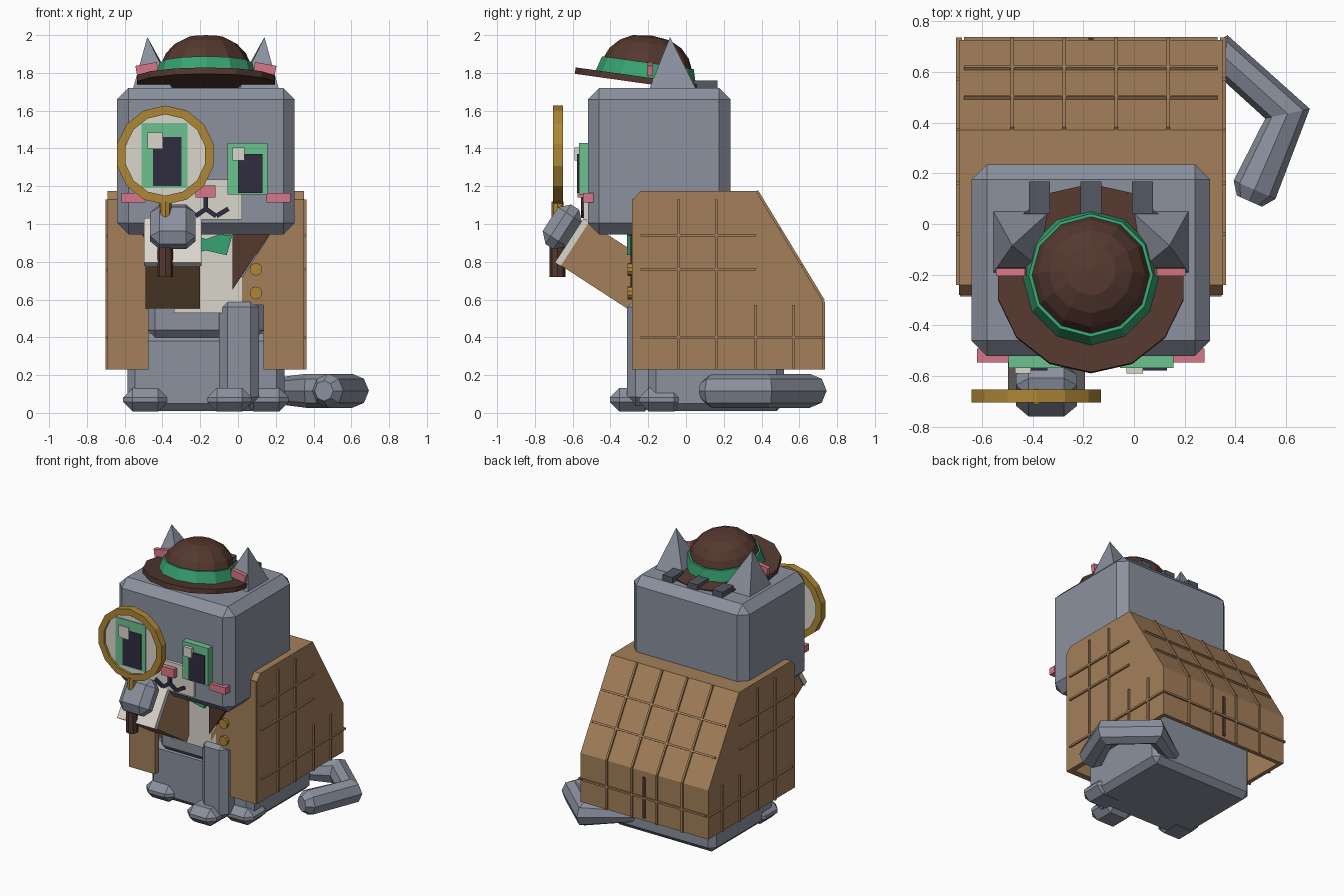
import bpy, bmesh, math
from mathutils import Matrix, Vector

if "Cube" in bpy.data.objects:
    bpy.data.objects.remove(bpy.data.objects["Cube"])

CX = -0.17                      # symmetry line of the animal
TILT = math.radians(-33)        # slope of the raised arm


def mat(name, hexa):
    m = bpy.data.materials.new(name)
    rgb = [int(hexa[i:i + 2], 16) / 255 for i in (0, 2, 4)]
    m.diffuse_color = [c / 12.92 if c < .04 else ((c + .055) / 1.055) ** 2.4 for c in rgb] + [1]
    m.use_nodes = True
    m.node_tree.nodes["Principled BSDF"].inputs["Base Color"].default_value = m.diffuse_color
    return m


GREY, SLATE = mat("grey_fur", "8B919F"), mat("dark_grey_fur", "535862")
COAT, BROWN = mat("tan_cloth", "A47F5A"), mat("dark_brown", "54382F")
GREEN, MINT = mat("green_cloth", "37A372"), mat("eye_green", "6CC28F")
WHITE, PINK = mat("off_white", "DAD6CC"), mat("pink", "D97789")
GOLD, NAVY = mat("gold", "AE8736"), mat("near_black", "302D40")


def finish(name, bm, m, loc=(0, 0, 0), rot=(0, 0, 0)):
    bmesh.ops.remove_doubles(bm, verts=bm.verts, dist=1e-5)
    bmesh.ops.recalc_face_normals(bm, faces=bm.faces)
    me = bpy.data.meshes.new(name)
    bm.to_mesh(me)
    bm.free()
    me.materials.append(m)
    ob = bpy.data.objects.new(name, me)
    ob.location, ob.rotation_euler = loc, rot
    bpy.context.collection.objects.link(ob)
    return ob


def block(name, c, s, m, bevel=0, rot=(0, 0, 0)):
    """Box by centre and size."""
    bm = bmesh.new()
    bmesh.ops.create_cube(bm, size=1, matrix=Matrix.Diagonal((*s, 1)))
    if bevel:
        bmesh.ops.bevel(bm, geom=bm.edges[:], offset=bevel, segments=1, affect='EDGES')
    return finish(name, bm, m, c, rot)


def span(name, x, y, z, m, bevel=0):
    """Box by its limits on each axis."""
    lim = (x, y, z)
    return block(name, [(a + b) / 2 for a, b in lim], [abs(b - a) for a, b in lim], m, bevel)


def prism(name, pts, y0, y1, m):
    """Front outline (x, z) extruded in y."""
    bm = bmesh.new()
    a = [bm.verts.new((x, y0, z)) for x, z in pts]
    b = [bm.verts.new((x, y1, z)) for x, z in pts]
    bm.faces.new(a)
    bm.faces.new(b)
    for i in range(len(pts)):
        j = (i + 1) % len(pts)
        bm.faces.new((a[i], a[j], b[j], b[i]))
    return finish(name, bm, m)


def lathe(name, prof, n, m, loc, rot=(0, 0, 0), closed=False):
    """Profile (radius, height) turned around local z, first corner at -y."""
    bm = bmesh.new()
    rings = []
    for k in range(n):
        t = 2 * math.pi * k / n - math.pi / 2
        rings.append([bm.verts.new((r * math.cos(t), r * math.sin(t), z)) for r, z in prof])
    for k in range(n):
        a, b = rings[k], rings[(k + 1) % n]
        for i in range(len(prof) if closed else len(prof) - 1):
            j = (i + 1) % len(prof)
            bm.faces.new((a[i], a[j], b[j], b[i]))
    bmesh.ops.remove_doubles(bm, verts=bm.verts, dist=1e-5)
    return finish(name, bm, m, loc, rot)


def disc(r, h):
    return [(0, 0), (r, 0), (r, h), (0, h)]


def mir(x):
    return 2 * CX - x


FRONT = (math.pi / 2, 0, 0)     # turns a lathe to face the front

# Head, muzzle, nose, mouth
span("head", (-.64, .30), (-.52, .235), (.945, 1.72), GREY, .06)
span("muzzle", (-.36, .02), (-.542, -.50), (1.025, 1.235), WHITE)
span("nose", (-.225, -.118), (-.575, -.52), (1.14, 1.205), PINK)
strokes = [((-.17, 1.14), (-.17, 1.07))]
for f in (lambda x: x, mir):
    strokes += [((CX, 1.08), (f(-.12), 1.045)), ((f(-.11), 1.045), (f(-.055), 1.078))]
for (x0, z0), (x1, z1) in strokes:
    d = Vector((x1 - x0, z1 - z0))
    block("mouth_line", ((x0 + x1) / 2, -.547, (z0 + z1) / 2), (d.length + .01, .018, .024),
          NAVY, 0, (0, -math.atan2(d.y, d.x), 0))

# Eyes
for ex in (.05, mir(.05)):
    side = 1 if ex > CX else -1
    px = ex + .015 * side
    span("eye_frame", (ex - .105, ex + .105), (-.567, -.50), (1.155, 1.43), MINT)
    span("pupil", (px - .065, px + .065), (-.577, -.56), (1.165, 1.37), NAVY)
    span("eye_glint", (ex - .08, ex - .015), (-.59, -.56), (1.335, 1.405), WHITE)

# Cheeks, ears, inner ears
for f in (lambda x: x, mir):
    span("cheek", (f(.15), f(.278)), (-.545, -.49), (1.115, 1.165), PINK)
    bm = bmesh.new()
    base = [bm.verts.new((f(x), y, 1.70)) for x, y in
            ((.0, -.20), (.22, -.20), (.22, .06), (-.02, .06))]
    tip = bm.verts.new((f(.14), -.085, 1.99))
    bm.faces.new(base)
    for i in range(4):
        bm.faces.new((base[i], base[(i + 1) % 4], tip))
    finish("ear", bm, GREY)
    block("inner_ear", (f(.142), -.19, 1.82), (.115, .03, .055), PINK, 0,
          (0, math.radians(10 if f(.1) > CX else -10), 0))

# Fur stripes on the back of the head
for i in (-1, 0, 1):
    sx = CX + i * .203
    span("head_stripe", (sx - .041, sx + .041), (.04, .168), (1.70, 1.76), SLATE)

# Hat, tipped up at the front
hat, lean = (CX, -.215, 1.76), (math.radians(-8), 0, 0)
lathe("hat_brim", [(0, -.017), (.375, -.017), (.375, .017), (0, .017)], 14, BROWN, hat, lean)
lathe("hat_band", [(.2, .0), (.268, .015), (.245, .095), (.2, .095)], 12, GREEN, hat, lean, True)
lathe("hat_crown", [(.232, .0), (.232, .1), (.212, .145), (.165, .195), (.10, .228), (0, .24)],
      12, BROWN, hat, lean)

# Body, chest, legs, paws
span("lower_body", (-.585, .245), (-.20, .52), (.01, .42), GREY, .04)
span("torso", (-.48, .14), (-.25, .30), (.40, 1.0), GREY, .04)
span("chest", (-.34, .02), (-.285, -.22), (.53, .96), WHITE)
span("front_leg", (-.10, .11), (-.312, -.10), (.04, .605), GREY, .045)
for n, x, y in (("front_paw", -.045, -.285), ("hind_paw", .15, -.13), ("hind_paw", mir(.15), -.13)):
    block(n, (x, y, .07), (.235, .235, .125), GREY, .05)

# Tail
cu = bpy.data.curves.new("tail", 'CURVE')
cu.dimensions, cu.bevel_depth, cu.bevel_resolution, cu.use_fill_caps = '3D', .09, 2, True
path = [(.08, .48, .6), (.36, .655, 1), (.605, .435, 1), (.475, .135, 1), (.455, .09, .6)]
sp = cu.splines.new('POLY')
sp.points.add(len(path) - 1)
sp.use_smooth = False
for p, (x, y, r) in zip(sp.points, path):
    p.co, p.radius = (x, y, .117, 1), r
cu.materials.append(GREY)
tail = bpy.data.objects.new("tail", cu)
bpy.context.collection.objects.link(tail)
bpy.context.view_layer.objects.active = tail
tail.select_set(True)
bpy.ops.object.convert(target='MESH')

# Coat shell, open below and in front
side = [(-.28, .23), (-.28, 1.13), (-.24, 1.175), (.37, 1.175), (.725, .59), (.725, .23)]
bm = bmesh.new()
L = [bm.verts.new((-.69, y, z)) for y, z in side]
R = [bm.verts.new((.35, y, z)) for y, z in side]
bm.faces.new(L)
bm.faces.new(R)
for i in range(1, 5):
    bm.faces.new((L[i], L[i + 1], R[i + 1], R[i]))
coat = finish("coat", bm, COAT)
sol = coat.modifiers.new("thickness", 'SOLIDIFY')
sol.thickness, sol.offset = .04, -1

# Coat front panels, lapels, buttons
for f in (lambda x: x, mir):
    panel = [(.135, .23), (.345, .23), (.345, 1.13), (.165, 1.13), (.165, .94),
             (-.02, .65), (-.02, .57), (.135, .57)]
    prism("coat_front", [(f(x), z) for x, z in panel], -.285, -.24, COAT)
    prism("lapel", [(f(x), z) for x, z in ((-.03, .65), (-.03, .96), (.175, .96))],
          -.295, -.25, BROWN)
    bow = [(-.17, .92), (-.17, .86), (-.06, .835), (-.03, .94), (-.10, .945)]
    prism("bow_tie", [(f(x), z) for x, z in bow], -.312, -.28, GREEN)
for z in (.635, .76):
    lathe("button", disc(.034, .03), 10, GOLD, (.095, -.28, z), FRONT)

# Raised seams on the coat sides
T = .012
for x in (-.69, .35):
    for y, top in ((-.04, 1.13), (.16, 1.13), (.37, .57), (.57, .57)):
        span("side_seam", (x - T, x + T), (y - .007, y + .007), (.23, top), COAT)
    for z, end in ((.94, .37), (.76, .37), (.40, .735)):
        span("side_seam", (x - T, x + T), (-.24, end), (z - .007, z + .007), COAT)

# Raised seams on the coat back
slope = math.atan2(.59 - 1.175, .355)
for x in (-.48, -.275, -.07, .135):
    block("back_seam", (x, .5475, .8825), (.014, .68, .024), COAT, 0, (slope, 0, 0))
    span("back_seam", (x - .007, x + .007), (.715, .737), (.23, .59), COAT)
for y in (.495, .61):
    block("back_seam", (CX, y, 1.175 + (y - .37) * math.tan(slope)), (1.0, .014, .024),
          COAT, 0, (slope, 0, 0))
span("back_seam", (-.67, .33), (.715, .737), (.393, .407), COAT)
span("back_vent", (CX - .01, CX + .01), (.715, .734), (.25, .55), BROWN)

# Raised arm
block("sleeve", (-.345, -.4125, .78), (.29, .42, .272), COAT, 0, (TILT, 0, 0))
block("cuff", (-.345, -.603, .904), (.305, .035, .28), WHITE, 0, (TILT, 0, 0))
block("raised_paw", (-.345, -.655, .985), (.24, .15, .25), GREY, .05, (TILT, 0, 0))

# Magnifying glass
GX, GZ = -.385, 1.365
lathe("glass_rim", [(.215, 0), (.262, 0), (.262, .052), (.215, .052)], 14, GOLD,
      (GX, -.652, GZ), FRONT, True)
lathe("glass_lens", disc(.22, .024), 14, WHITE, (GX, -.664, GZ), FRONT)
lathe("glass_neck", disc(.032, .13), 8, GOLD, (GX, -.68, .99))
lathe("glass_handle", disc(.042, .29), 8, BROWN, (GX, -.68, .72))
span("magnified_eye", (-.51, -.267), (-.694, -.687), (1.19, 1.535), MINT)
span("magnified_pupil", (-.45, -.30), (-.699, -.691), (1.20, 1.46), NAVY)
span("magnified_glint", (-.48, -.40), (-.703, -.694), (1.40, 1.485), WHITE)
